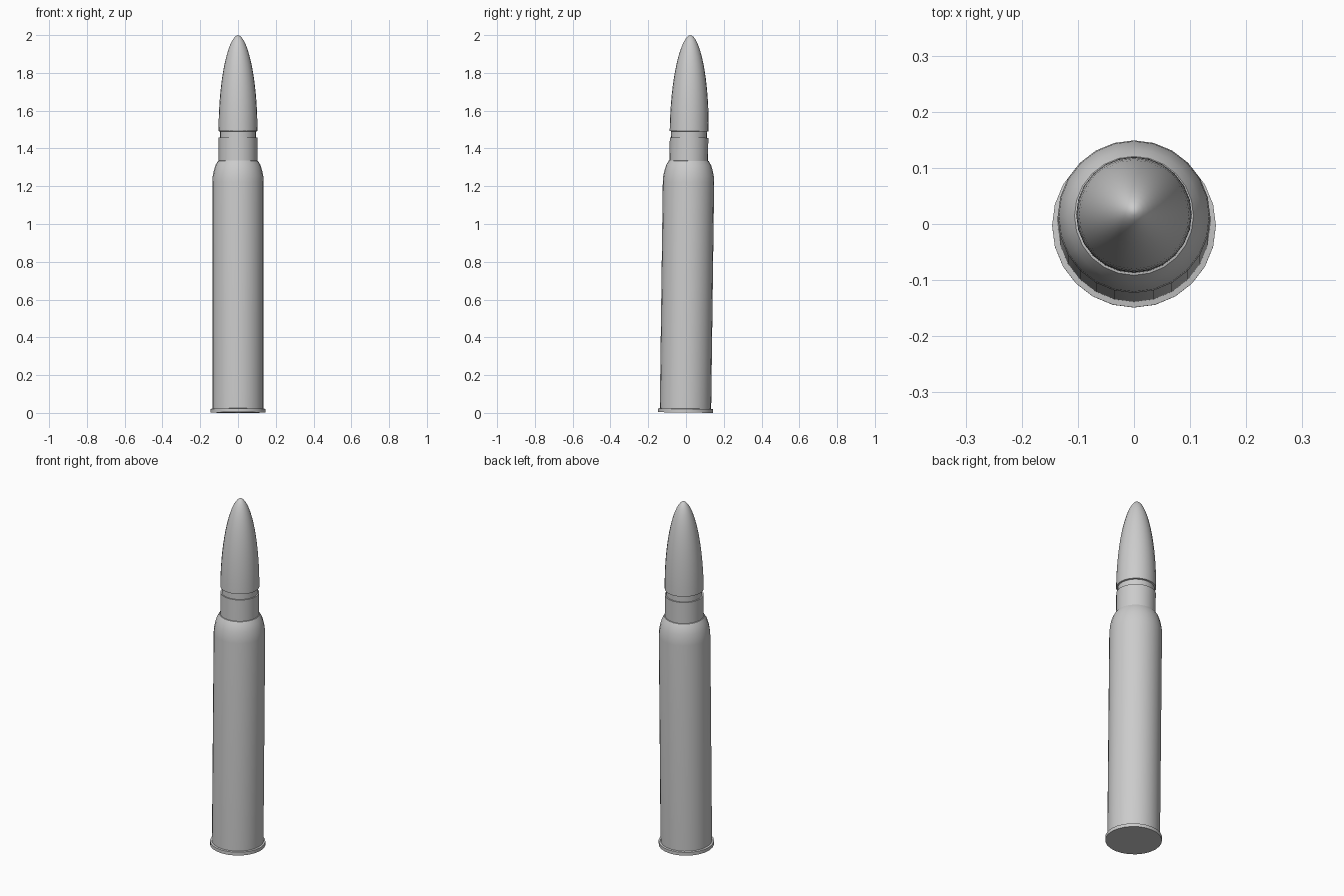
import bpy, bmesh, math
from mathutils import Matrix

if "Cube" in bpy.data.objects:
    bpy.data.objects.remove(bpy.data.objects["Cube"])

SIDES = 24
LEAN = 0.0132  # slight backward lean of the whole round
POSE = Matrix.Translation((0, -0.003, 0.0019)) @ Matrix.Rotation(-LEAN, 4, 'X')


def lathe(name, profile):
    """Spin (radius, z) points into a closed solid; radius 0 makes a pole."""
    bm = bmesh.new()
    rings = []
    for r, z in profile:
        if r == 0:
            rings.append([bm.verts.new((0, 0, z))])
        else:
            rings.append([bm.verts.new((r * math.cos(2 * math.pi * i / SIDES),
                                        r * math.sin(2 * math.pi * i / SIDES), z))
                          for i in range(SIDES)])
    for a, b in zip(rings, rings[1:]):
        for i in range(SIDES):
            j = (i + 1) % SIDES
            if len(b) == 1:
                bm.faces.new((a[i], a[j], b[0]))
            else:
                bm.faces.new((a[i], a[j], b[j], b[i]))
    bm.faces.new(rings[0][::-1])
    if len(rings[-1]) > 1:
        bm.faces.new(rings[-1])
    bmesh.ops.recalc_face_normals(bm, faces=bm.faces[:])
    bm.transform(POSE)
    mesh = bpy.data.meshes.new(name)
    bm.to_mesh(mesh)
    bm.free()
    obj = bpy.data.objects.new(name, mesh)
    bpy.context.collection.objects.link(obj)
    bpy.ops.object.select_all(action='DESELECT')
    obj.select_set(True)
    bpy.context.view_layer.objects.active = obj
    bpy.ops.object.shade_smooth_by_angle(angle=math.radians(35))
    return obj


# Case: base rim, straight body, rounded shoulder and neck
lathe("case", [
    (0.146, 0.0), (0.146, 0.019), (0.136, 0.021),
    (0.136, 1.22), (0.134, 1.25), (0.128, 1.28), (0.119, 1.31), (0.106, 1.332),
    (0.102, 1.333), (0.102, 1.456),
])

# Bullet: narrow groove above the neck, then a rounded ogive
ogive = []
for k in range(16):
    t = math.sin(k / 16 * math.pi / 2)
    ogive.append((0.103 * (1 - t * t) ** 0.55, 1.49 + 0.508 * t))
lathe("bullet", [(0.095, 1.44), (0.095, 1.488)] + ogive + [(0, 1.998)])
